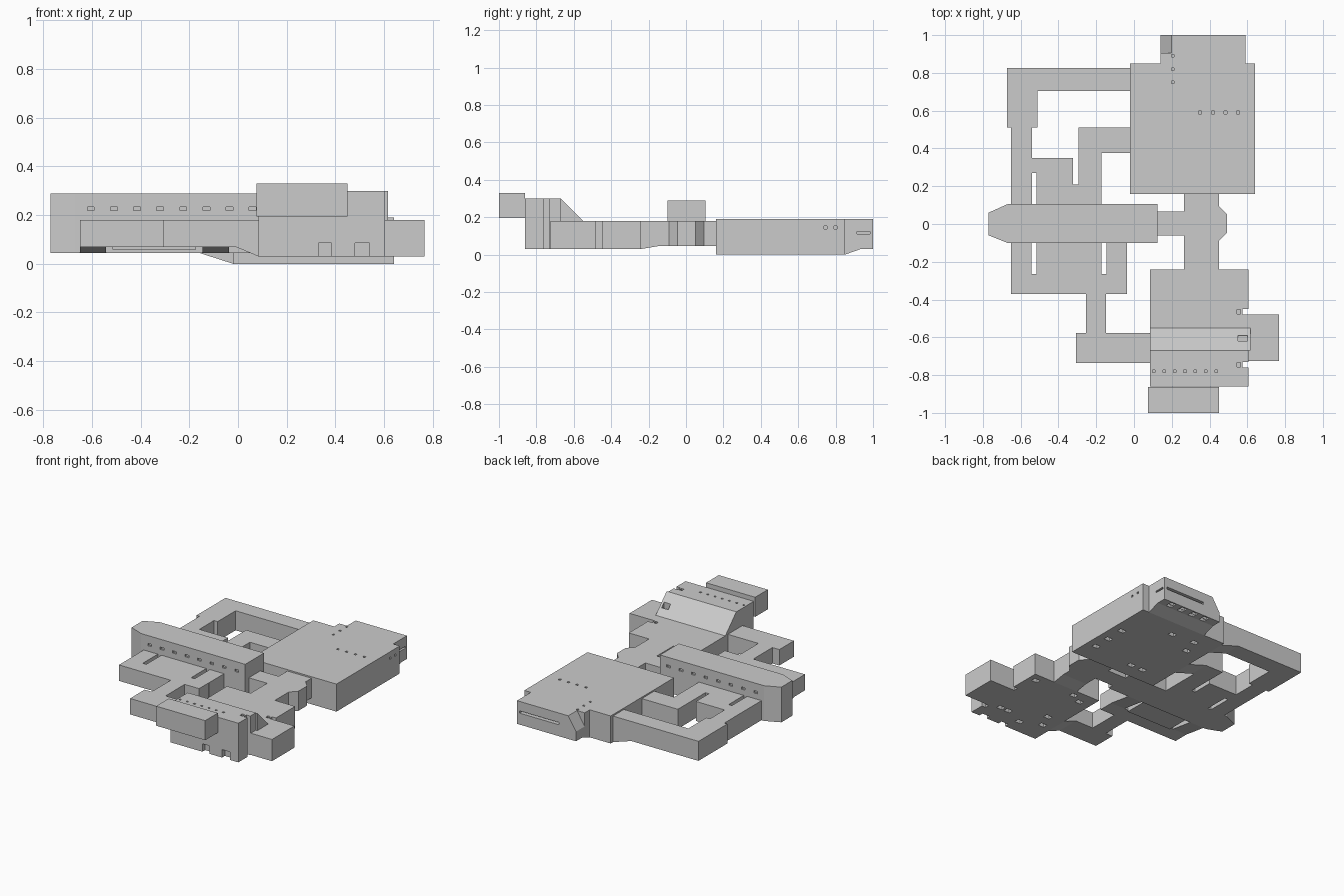
import bpy, bmesh
from mathutils import Vector

if "Cube" in bpy.data.objects:
    bpy.data.objects.remove(bpy.data.objects["Cube"])

# Axis maps: profile (u, v) extruded along the named axis
MAPS = {'z': lambda u, v, w: (u, v, w),   # plan outline
        'y': lambda u, v, w: (u, w, v),   # x-z profile
        'x': lambda u, v, w: (w, u, v)}   # y-z profile


def add_prism(bm, pts, a, b, axis):
    f = MAPS[axis]
    lo = [bm.verts.new(f(u, v, a)) for u, v in pts]
    hi = [bm.verts.new(f(u, v, b)) for u, v in pts]
    faces = [bm.faces.new(lo), bm.faces.new(hi)]
    n = len(pts)
    for i in range(n):
        j = (i + 1) % n
        faces.append(bm.faces.new((lo[i], lo[j], hi[j], hi[i])))
    bmesh.ops.recalc_face_normals(bm, faces=faces)


def finish(name, bm):
    me = bpy.data.meshes.new(name)
    bm.to_mesh(me)
    bm.free()
    ob = bpy.data.objects.new(name, me)
    bpy.context.collection.objects.link(ob)
    return ob


def prism(name, pts, a, b, axis='z'):
    bm = bmesh.new()
    add_prism(bm, pts, a, b, axis)
    return finish(name, bm)


def rect(x0, x1, y0, y1):
    return [(x0, y0), (x1, y0), (x1, y1), (x0, y1)]


def box(name, x0, x1, y0, y1, z0, z1):
    return prism(name, rect(x0, x1, y0, y1), z0, z1)


def combine(ob, cutters, op='DIFFERENCE'):
    """Apply a boolean with prism tuples (pts, a, b, axis)."""
    bm = bmesh.new()
    for c in cutters:
        add_prism(bm, *c)
    cut = finish(ob.name + '_cutter', bm)
    cut.hide_render = True
    m = ob.modifiers.new('cut', 'BOOLEAN')
    m.operation, m.object, m.solver = op, cut, 'EXACT'
    bpy.context.view_layer.objects.active = ob
    bpy.ops.object.modifier_apply(modifier=m.name)
    bpy.data.objects.remove(cut)


def pit(x, y, z, sx, sy, sz):
    return (rect(x - sx, x + sx, y - sy, y + sy), z - sz, z + sz, 'z')


# Large rear hall with stepped back and sloped underside
rear = box('rear_hall', -.02, .64, .16, .85, 0, .19)
combine(rear, [([(.85, 0), (.935, .03), (1, .03), (1, .19), (.85, .19)], .14, .59, 'x')], 'UNION')
cuts = [pit(.205, y, .19, .007, .007, .02) for y in (.75, .82, .89)]
cuts += [pit(.35 + .067 * i, .59, .19, .008, .008, .02) for i in range(4)]
cuts += [pit(.64, y, .145, .02, .008, .007) for y in (.745, .80)]
# Underside pits of the rear hall
cuts += [pit(x, y, 0, .022, .016, .03) for x, y in
         [(.57, .56), (.57, .43), (.57, .31), (.30, .73), (.13, .74), (.10, .63), (.16, .27), (.25, .27)]]
cuts += [pit(.24 + .09 * i, y, .03, .02, .012, .02) for i in range(4) for y in (.955, .98)]
# Back slot, side slot and chamfered corner
cuts += [pit(.42, 1, .117, .15, .03, .008), pit(.59, .95, .117, .02, .035, .006),
         ([(.13, .08), (.205, .2), (.13, .2)], .905, 1.01, 'y')]
combine(rear, cuts)

# Front hall with raised ridge and sloping roof
front = prism('front_hall', [(-.86, .03), (-.24, .03), (-.24, .18), (-.55, .18), (-.67, .30), (-.86, .30)],
              .085, .605, 'x')
cuts = [pit(.105 + .055 * i, -.78, .30, .007, .006, .02) for i in range(7)]
for y in (-.465, -.745):      # east notches
    cuts += [(rect(.575, .62, y - .015, y + .015), 0, .35, 'z')]
    cuts += [pit(.555, y, .18 if y > -.5 else .30, .01, .012, .03)]
cuts += [pit(.575, -.605, .23, .025, .014, .03)]
cuts += [(rect(x0, x1, -.87, -.83), 0, .085, 'z') for x0, x1 in ((.33, .385), (.48, .54))]
cuts += [pit(x, y, .03, .022, .016, .03) for x, y in
         [(.55, -.30), (.25, -.29), (.17, -.33), (.5, -.70), (.44, -.70), (.3, -.76), (.16, -.7), (.2, -.6)]]
combine(front, cuts)
prism('ridge_lip', [(-.67, .18), (-.55, .18), (-.67, .30)], .605, .617, 'x')
box('front_overhang', .075, .45, -1, -.862, .195, .33)
box('east_annex', .605, .767, -.725, -.48, .03, .18)

# Tall central gallery with tapered west end and a row of windows per side
gallery = prism('central_gallery', [(-.77, -.06), (-.67, -.1), (.125, -.1), (.125, .105),
                                    (-.67, .105), (-.77, .06)], .045, .288)
combine(gallery, [pit(-.605 + .095 * i, y, .226, .014, .012, .008) for i in range(8) for y in (-.1, .105)])

# Link and crossing between gallery and both halls
link = prism('crossing_hall', [(.125, -.06), (.265, -.06), (.265, -.15), (.45, -.15), (.45, -.09), (.493, -.045),
                               (.493, .05), (.45, .095), (.45, .16), (.265, .16), (.265, .065), (.125, .065)],
             .045, .18)
prism('crossing_ramp', [(-.24, .03), (-.15, .045), (-.15, .18), (-.24, .18)], .265, .45, 'x')

# North wing: looping corridor and inner platform
prism('north_wing', [(-.65, .105), (-.54, .105), (-.54, .27), (-.515, .27), (-.515, .105), (-.172, .105),
                     (-.172, .375), (-.16, .375), (-.16, .51), (-.295, .51), (-.295, .21), (-.322, .21),
                     (-.322, .35), (-.54, .35), (-.54, .51), (-.512, .51), (-.512, .705), (-.16, .705),
                     (-.16, .825), (-.673, .825), (-.673, .51), (-.65, .51)], .045, .18)
for i, (y0, y1) in enumerate(((.375, .51), (.705, .825))):
    prism(f'rear_ramp_{i}', [(-.16, .045), (-.02, 0), (-.02, .18), (-.16, .18)], y0, y1, 'y')

# South wing: cross corridor, neck and passage to the front hall
prism('south_wing', [(-.65, -.37), (-.255, -.37), (-.255, -.578), (-.308, -.578), (-.308, -.737), (-.01, -.737),
                     (-.01, -.578), (-.148, -.578), (-.148, -.37), (-.038, -.37), (-.038, -.265), (-.65, -.265)],
      .07, .18)
prism('front_ramp', [(-.01, .07), (.085, .03), (.085, .18), (-.01, .18)], -.737, -.578, 'y')
box('south_room', -.515, -.172, -.265, -.1, .058, .18)
for i, x0 in enumerate((-.65, -.145)):
    prism(f'south_ramp_{i}', [(-.265, .07), (-.1, .045), (-.1, .18), (-.265, .18)], x0, x0 + .108, 'x')
